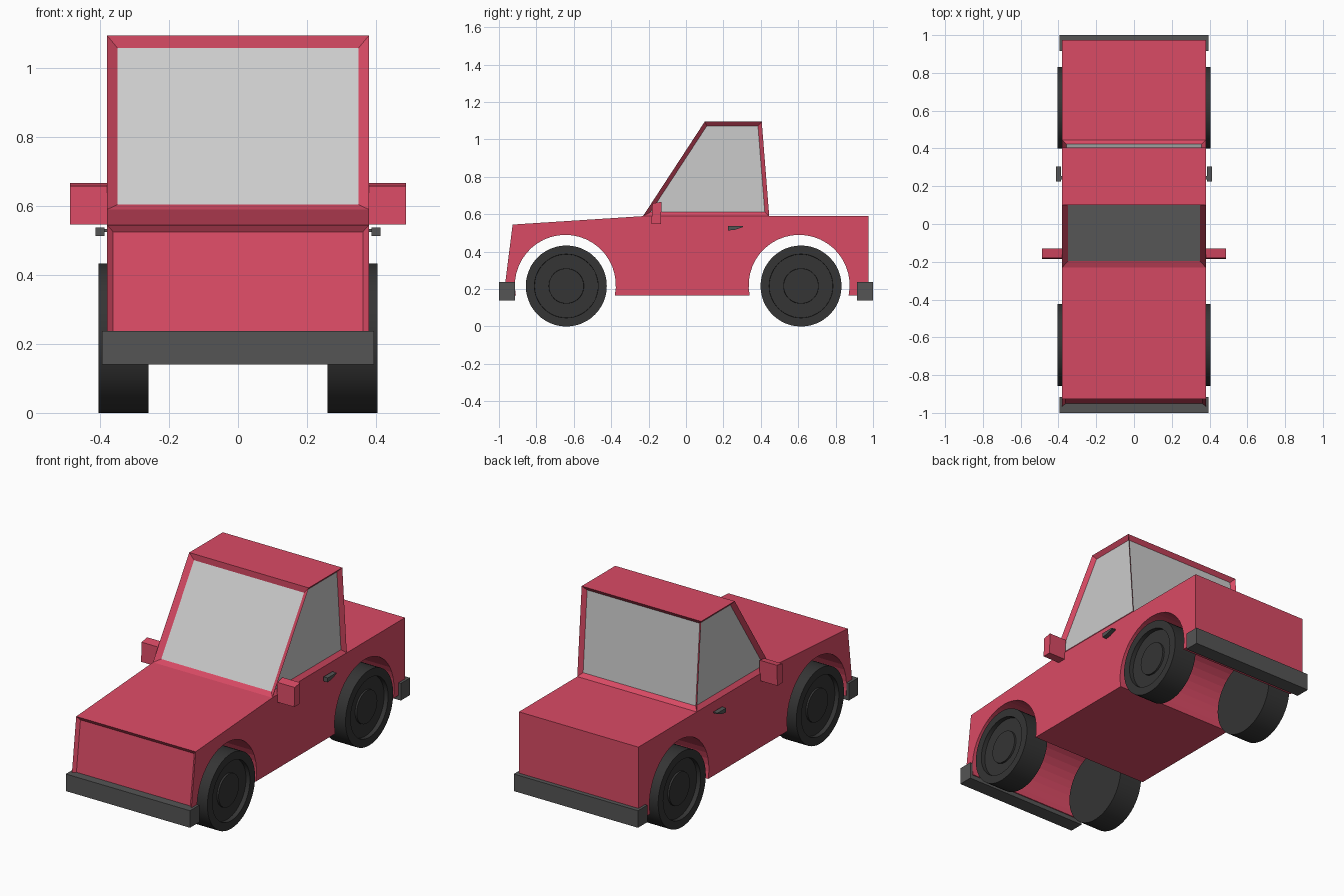
import bpy, bmesh, math
from mathutils import Matrix

if "Cube" in bpy.data.objects:
    bpy.data.objects.remove(bpy.data.objects["Cube"])


def material(name, *rgb):
    m = bpy.data.materials.new(name)
    m.diffuse_color = (*rgb, 1)
    m.use_nodes = True
    m.node_tree.nodes["Principled BSDF"].inputs["Base Color"].default_value = m.diffuse_color
    return m


RED = material("red_paint", 0.7, 0.07, 0.13)
GLASS = material("window_grey", 0.55, 0.55, 0.55)
RUBBER = material("tyre_black", 0.035, 0.035, 0.035)
TRIM = material("trim_grey", 0.09, 0.09, 0.09)


def prism(bm, profile, x0, x1):
    """Extrude a (y, z) outline from x0 to x1."""
    a = [bm.verts.new((x0, y, z)) for y, z in profile]
    b = [bm.verts.new((x1, y, z)) for y, z in profile]
    bm.faces.new(a)
    bm.faces.new(b[::-1])
    for i in range(len(a)):
        j = (i + 1) % len(a)
        bm.faces.new((a[i], b[i], b[j], a[j]))
    bmesh.ops.recalc_face_normals(bm, faces=bm.faces)


def finish(bm, name, *mats):
    mesh = bpy.data.meshes.new(name)
    bm.normal_update()
    bm.to_mesh(mesh)
    bm.free()
    for m in mats:
        mesh.materials.append(m)
    ob = bpy.data.objects.new(name, mesh)
    bpy.context.collection.objects.link(ob)
    return ob


def rect(y0, y1, z0, z1):
    return [(y0, z0), (y1, z0), (y1, z1), (y0, z1)]


def arch(cy, r=0.27, cz=0.22, n=24):
    a = math.asin((cz - 0.165) / r)
    angles = [math.pi + a - (math.pi + 2 * a) * i / n for i in range(n + 1)]
    return [(cy + r * math.cos(t), cz + r * math.sin(t)) for t in angles]


def inset(bm, face, thickness, depth):
    bmesh.ops.inset_individual(bm, faces=[face], thickness=thickness,
                               depth=depth, use_even_offset=True)


# Body: lower shell with wheel arches, cab extruded from its top
bm = bmesh.new()
prism(bm, [(-0.975, 0.165)] + arch(-0.645) + arch(0.605)
      + [(0.975, 0.165), (0.975, 0.59), (0.445, 0.59), (-0.23, 0.59), (-0.927, 0.545)],
      -0.38, 0.38)
deck = next(f for f in bm.faces if f.normal.z > 0.9 and abs(f.calc_center_median().y - 0.1075) < 0.01)
roof = bmesh.ops.extrude_discrete_faces(bm, faces=[deck])["faces"][0]
for v in roof.verts:
    v.co.y, v.co.z = (0.10 if v.co.y < 0 else 0.405), 1.095
bmesh.ops.recalc_face_normals(bm, faces=bm.faces)
bm.normal_update()

# Recessed windows and front panel
windows = [f for f in bm.faces if f.calc_center_median().z > 0.7 and f.normal.z < 0.9]
front = next(f for f in bm.faces if f.normal.y < -0.9 and f.calc_center_median().y < -0.92)
for f in windows:
    inset(bm, f, 0.03 if f.normal.y < -0.5 else 0.022, -0.02)
    f.material_index = 1
inset(bm, front, 0.018, -0.015)
finish(bm, "body", RED, GLASS)

# Bumpers
for name, y0, y1 in (("front_bumper", -1.0, -0.915), ("rear_bumper", 0.915, 1.0)):
    bm = bmesh.new()
    prism(bm, rect(y0, y1, 0.14, 0.238), -0.395, 0.395)
    finish(bm, name, TRIM)

for side, s in (("left", -1), ("right", 1)):
    # Wing mirror
    bm = bmesh.new()
    prism(bm, [(-0.185, 0.547), (-0.135, 0.547), (-0.13, 0.667), (-0.18, 0.658)],
          s * 0.375, s * 0.487)
    finish(bm, side + "_mirror", RED)

    # Door handle: tapered grip on a thin stem
    bm = bmesh.new()
    prism(bm, [(0.225, 0.513), (0.26, 0.517), (0.305, 0.532), (0.305, 0.538), (0.225, 0.538)],
          s * 0.387, s * 0.413)
    prism(bm, rect(0.235, 0.255, 0.525, 0.533), s * 0.37, s * 0.39)
    finish(bm, side + "_door_handle", TRIM)

    # Wheels: cylinder with dished rim and hub on the outer face
    for end, y in (("front", -0.64), ("rear", 0.615)):
        bm = bmesh.new()
        bmesh.ops.create_cone(bm, cap_ends=True, segments=48, radius1=0.2165,
                              radius2=0.2165, depth=0.145,
                              matrix=Matrix.Rotation(s * math.pi / 2, 4, "Y"))
        bm.normal_update()
        cap = next(f for f in bm.faces if f.normal.x * s > 0.9)
        inset(bm, cap, 0.046, 0)
        inset(bm, cap, 0.001, -0.025)
        inset(bm, cap, 0.075, 0)
        inset(bm, cap, 0.001, 0.01)
        wheel = finish(bm, f"{end}_{side}_wheel", RUBBER)
        wheel.location = (s * 0.3325, y, 0.2165)
        bpy.ops.object.select_all(action="DESELECT")
        wheel.select_set(True)
        bpy.context.view_layer.objects.active = wheel
        bpy.ops.object.shade_smooth_by_angle(angle=math.radians(30))
